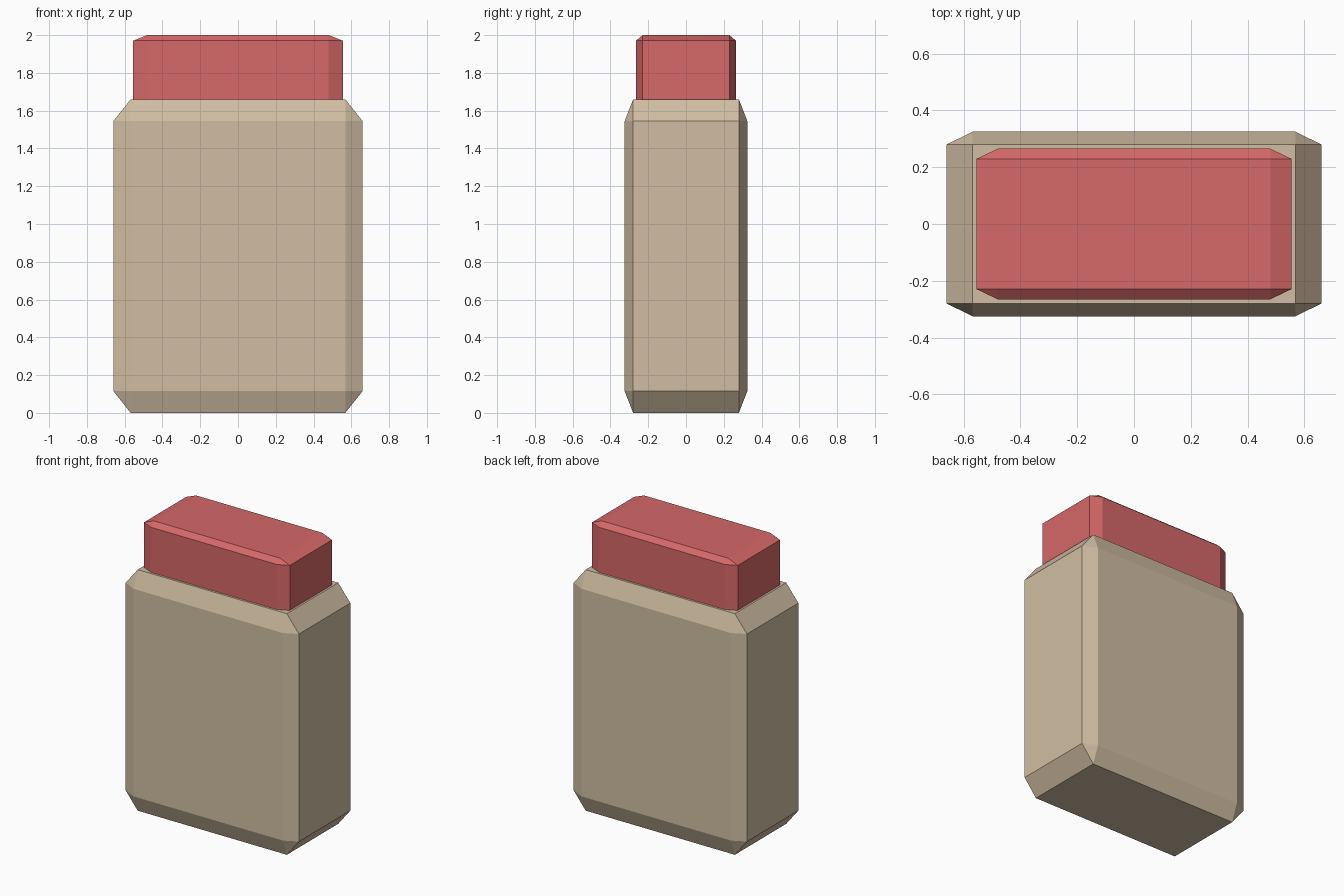
import bpy
import bmesh
from mathutils import Matrix

cube = bpy.data.objects.get("Cube")
if cube:
    bpy.data.objects.remove(cube, do_unlink=True)


def make_material(name, color):
    mat = bpy.data.materials.new(name)
    mat.use_nodes = True
    mat.diffuse_color = color
    mat.node_tree.nodes["Principled BSDF"].inputs["Base Color"].default_value = color
    return mat


def chamfered_box(name, half_x, half_y, bottom, top, chamfer, mat):
    """Chamfer a cube first, then stretch it so the chamfers stretch too."""
    bm = bmesh.new()
    bmesh.ops.create_cube(bm, size=2)
    bmesh.ops.bevel(bm, geom=bm.edges[:], offset=chamfer,
                    offset_type='OFFSET', segments=1, affect='EDGES')
    half_z = (top - bottom) / 2
    bm.transform(Matrix.Translation((0, 0, bottom + half_z))
                 @ Matrix.Diagonal((half_x, half_y, half_z, 1)))
    mesh = bpy.data.meshes.new(name)
    bm.to_mesh(mesh)
    bm.free()
    mesh.materials.append(mat)
    obj = bpy.data.objects.new(name, mesh)
    bpy.context.collection.objects.link(obj)
    return obj


tan = make_material("tan", (0.638, 0.515, 0.366, 1))
red = make_material("soft red", (0.672, 0.138, 0.138, 1))

# Jar body
chamfered_box("body", 0.66, 0.325, 0, 1.66, 0.139, tan)
# Lid, its lower end sunk into the body
chamfered_box("lid", 0.555, 0.265, 1.56, 2, 0.135, red)
